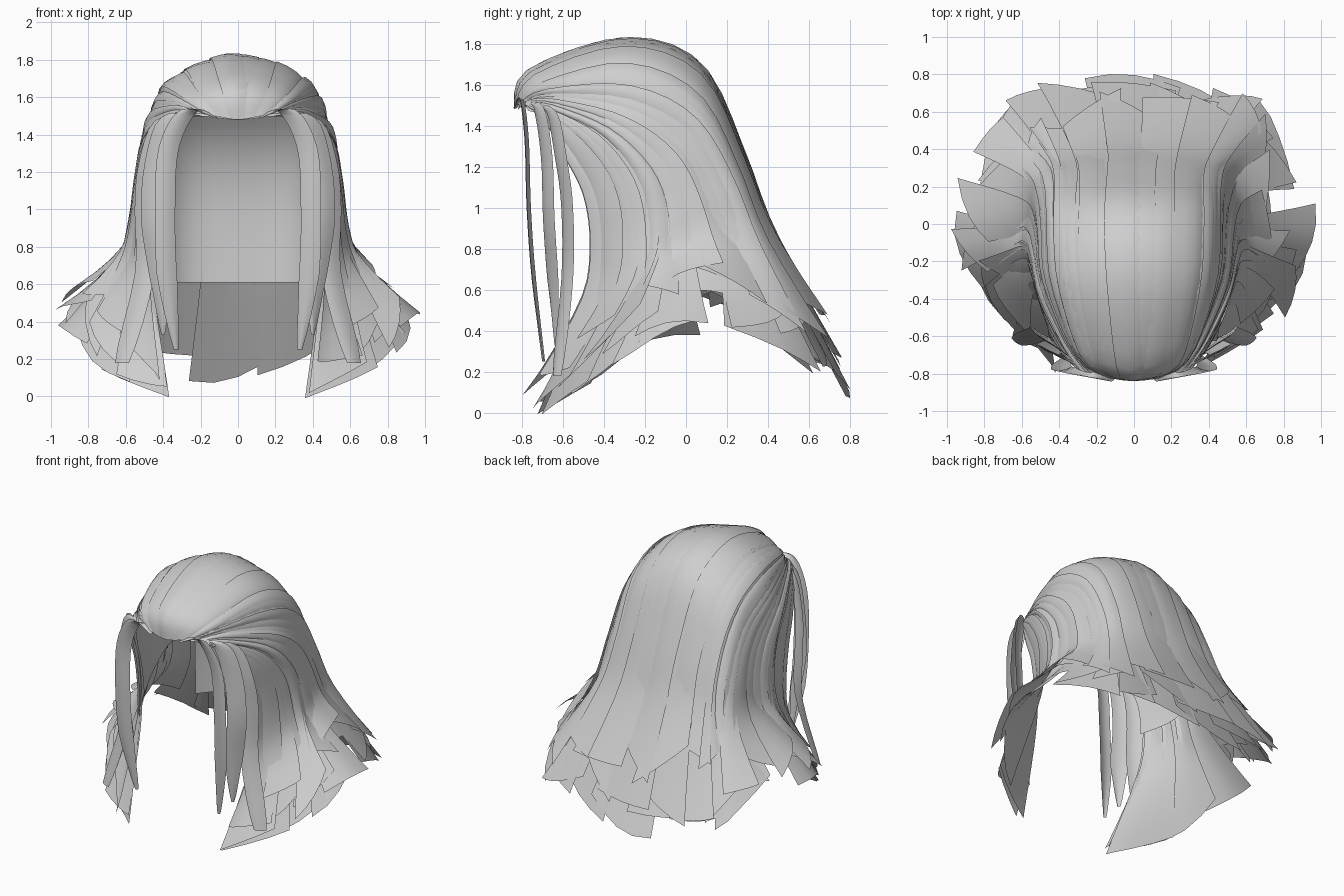
import bpy
import math
import random
from mathutils import Vector

random.seed(11)
if "Cube" in bpy.data.objects:
    bpy.data.objects.remove(bpy.data.objects["Cube"], do_unlink=True)

hair = bpy.data.materials.new("hair_grey")
hair.use_nodes = True
hair.diffuse_color = (0.62, 0.62, 0.62, 1)
hair.node_tree.nodes["Principled BSDF"].inputs["Base Color"].default_value = (0.62, 0.62, 0.62, 1)

# Guide locks on the left half, from the hairline to the tip
crown = [(0, -.835, 1.48), (0, -.76, 1.66), (0, -.3, 1.81), (0, .06, 1.69),
         (0, .275, 1.25), (0, .45, .78), (0, .81, .07)]
upper_back = [(.13, -.82, 1.5), (.24, -.7, 1.6), (.33, -.3, 1.69), (.35, .04, 1.55),
              (.35, .24, 1.18), (.39, .39, .78), (.54, .72, .14)]
lower_back = [(.2, -.8, 1.51), (.31, -.66, 1.55), (.44, -.29, 1.52), (.46, 0, 1.37),
              (.48, .17, 1.1), (.54, .29, .76), (.79, .46, .28)]
side = [(.26, -.79, 1.51), (.35, -.64, 1.5), (.48, -.34, 1.39), (.52, -.13, 1.2),
        (.55, -.04, .98), (.62, -.03, .73), (.96, -.04, .38)]
temple = [(.29, -.78, 1.5), (.36, -.66, 1.47), (.47, -.43, 1.34), (.52, -.27, 1.12),
          (.55, -.22, .85), (.62, -.25, .6), (.76, -.44, .16)]
front_edge = [(.31, -.77, 1.49), (.36, -.69, 1.43), (.42, -.58, 1.24), (.45, -.49, 1.05),
              (.45, -.46, .8), (.43, -.5, .5), (.36, -.71, -.01)]
GUIDES = [crown, upper_back, lower_back, side, temple, front_edge]
LAST = len(GUIDES) - 1


def catmull(a, b, c, d, f):
    return 0.5 * (2 * b + (c - a) * f + (2 * a - 5 * b + 4 * c - d) * f * f
                  + (3 * b - a - 3 * c + d) * f ** 3)


def spline(points, u):
    """Smooth point at u in 0..1 along a list of points."""
    n = len(points) - 1
    s = max(0, min(1, u)) * n
    i = min(int(s), n - 1)
    near = [Vector(points[max(0, min(n, i + k))]) for k in (-1, 0, 1, 2)]
    return catmull(*near, s - i)


def surface(t, u):
    """Point on the hair: t runs right to left, u from hairline to tip."""
    t = max(-LAST, min(LAST, t))
    i = min(math.floor(t), LAST - 1)
    near = []
    for k in (i - 1, i, i + 1, i + 2):
        k = max(-LAST, min(LAST, k))
        p = spline(GUIDES[abs(k)], u)
        if k < 0:
            p.x = -p.x
        near.append(p)
    return catmull(*near, t - i)


def normal(t, u):
    e = 0.02
    u = max(e, min(1 - e, u))
    t = max(e - LAST, min(LAST - e, t))
    across = surface(t + e, u) - surface(t - e, u)
    along = surface(t, u + e) - surface(t, u - e)
    return across.cross(along).normalized()


def sheet(name, rows, cols, place):
    """Grid mesh whose vertices come from place(v, s), v in 0..1, s in -1..1."""
    verts = [place(r / rows, 2 * c / cols - 1)
             for r in range(rows + 1) for c in range(cols + 1)]
    w = cols + 1
    faces = [(r * w + c, r * w + c + 1, (r + 1) * w + c + 1, (r + 1) * w + c)
             for r in range(rows) for c in range(cols)]
    mesh = bpy.data.meshes.new(name)
    mesh.from_pydata(verts, [], faces)
    mesh.polygons.foreach_set("use_smooth", [True] * len(faces))
    mesh.materials.append(hair)
    ob = bpy.data.objects.new(name, mesh)
    bpy.context.collection.objects.link(ob)
    return ob


def lock(name, centre, half, end, lift, flare):
    """One overlapping lock that follows the hair and has a blunt, slanted tip."""
    skew = random.uniform(-.035, .035)
    tilt = random.choice((-1, 1)) * random.uniform(.008, .02)
    sway = random.uniform(-.12, .12)
    # The hair parts behind each ear, so locks stop short there
    end -= .08 * max(0, 1 - abs(abs(centre) - 2.55) / .3)

    def place(v, s):
        u = v * min(1, end + skew * s)
        fan = 1 + .2 * max(0, v - .8) / .2
        t = centre + s * half * fan + sway * math.sin(v * math.pi)
        p = surface(t, u)
        rise = lift * min(1, .25 + 4 * v) + .012 * (1 - s * s) * math.sin(math.pi * min(1, v + .05))
        p += normal(t, u) * (rise + tilt * s * min(1, 3 * v))
        kick = flare * max(0, (u - .7) / .3) ** 2
        out = Vector((p.x, p.y, 0)).normalized()
        return p + out * kick + Vector((0, 0, kick * .6))

    return sheet(name, 22, 4, place)


# Scalp lining, and the upright panel that closes the nape
sheet("scalp_lining", 20, 40,
      lambda v, s: surface(s * LAST, v * .66) - normal(s * LAST, v * .66) * .015)
sheet("nape_panel", 12, 12,
      lambda v, s: Vector((.42 * s, .27 - .22 * (1 - v) ** 4 - .16 * s ** 4, 1.52 - .91 * v)))

# Long under layer, then shorter and more flicked-out layers
LAYERS = [("under_lock", 15, .42, .96, 1.0, .0, .0),
          ("middle_lock", 19, .32, .92, .99, .004, .05),
          ("top_lock", 21, .28, .87, .95, .008, .14)]
for name, count, half, low, high, lift, flare in LAYERS:
    for i in range(count):
        reach = LAST - half
        centre = -reach + 2 * reach * i / (count - 1)
        outermost = i in (0, count - 1)
        lock(f"{name}_{i + 1}", centre, half * random.uniform(.85, 1.15),
             high if outermost else random.uniform(low, high),
             lift + random.uniform(0, .012), flare * random.uniform(.4, 1))

# Loose strands framing the face: path, half width, turn, bluntness of the tip
STRANDS = {
    "fringe_strand": ([(.12, -.83, 1.49), (.26, -.8, 1.53), (.37, -.775, 1.33), (.39, -.765, 1),
                       (.38, -.74, .65), (.33, -.69, .25)], .055, -.15, .25),
    "cheek_strand": ([(.2, -.79, 1.5), (.36, -.72, 1.49), (.44, -.68, 1.25), (.46, -.67, .95),
                      (.42, -.65, .65), (.4, -.63, .33)], .065, .45, .15),
    "temple_strand": ([(.25, -.77, 1.5), (.4, -.66, 1.47), (.48, -.61, 1.24), (.5, -.58, 1),
                       (.5, -.58, .65), (.62, -.63, .18)], .06, .5, .7)}
for name, (path, width, turn, blunt) in STRANDS.items():
    for label, sign in (("left", 1), ("right", -1)):
        def place(v, s):
            p = spline(path, v)
            w = width * min(1, .35 + 2.5 * v) * min(1, blunt + 4 * (1 - v))
            p += Vector((math.cos(turn), math.sin(turn), .8 * max(0, .3 - v))) * (w * s)
            p.y -= .012 * (1 - s * s)
            p.x *= sign
            return p
        sheet(f"{label}_{name}", 20, 4, place)
